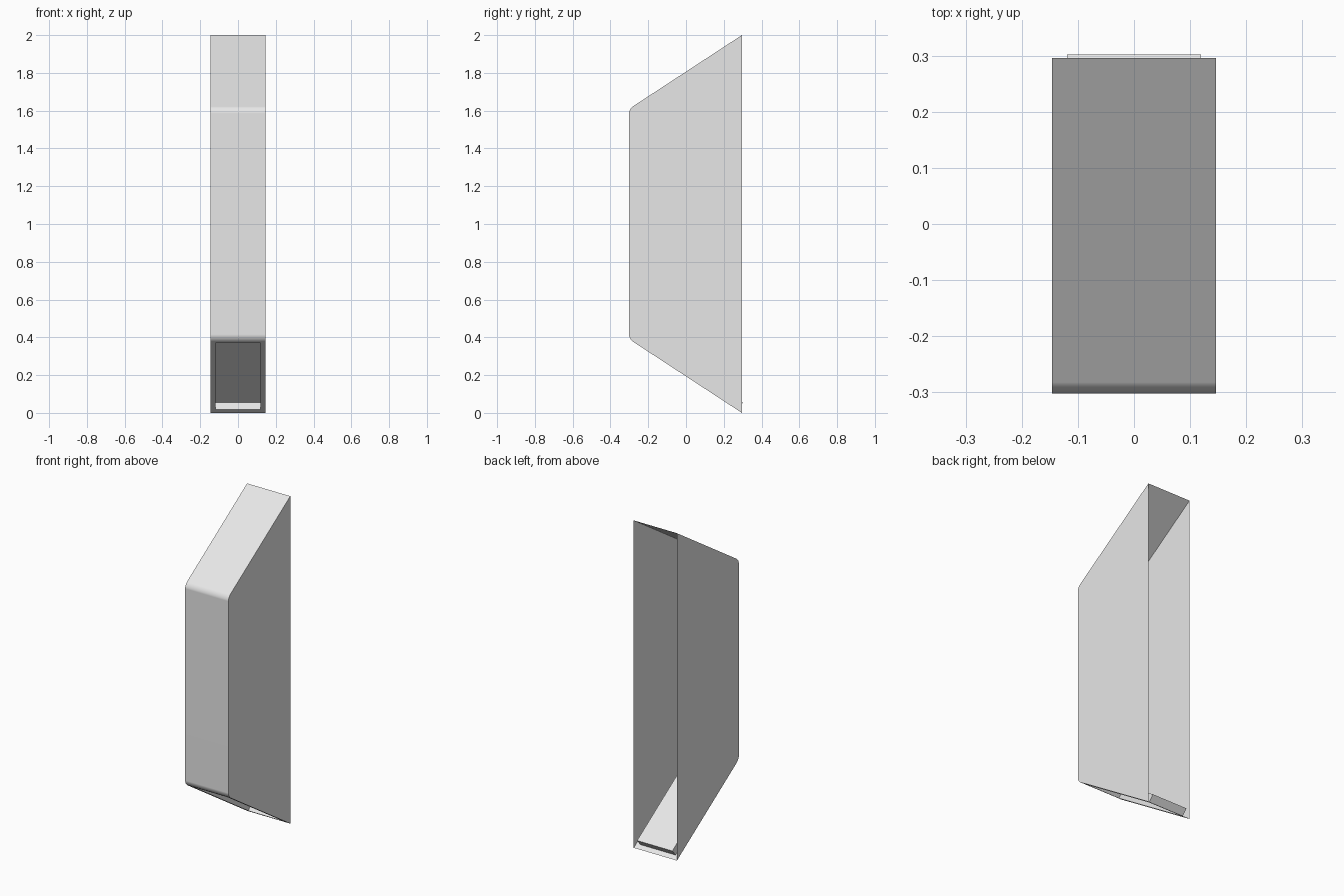
import bpy
import bmesh
from math import radians
from mathutils import Vector

cube = bpy.data.objects.get("Cube")
if cube:
    bpy.data.objects.remove(cube, do_unlink=True)

HALF_WIDTH = 0.146
# Side outline (y, z): bottom back, lower front, upper front, top back
OUTLINE = [(0.296, 0.0), (-0.302, 0.391), (-0.302, 1.609), (0.296, 2.0)]

grey = bpy.data.materials.new("light grey")
grey.use_nodes = True
grey.diffuse_color = (0.8, 0.8, 0.8, 1)
grey.node_tree.nodes["Principled BSDF"].inputs["Base Color"].default_value = (0.8, 0.8, 0.8, 1)

bm = bmesh.new()

# Thin shell, open at the back
left, right = [[bm.verts.new((x, y, z)) for y, z in OUTLINE]
               for x in (HALF_WIDTH, -HALF_WIDTH)]
bm.faces.new(left)
bm.faces.new(right[::-1])
for i in range(3):
    bm.faces.new((left[i], right[i], right[i + 1], left[i + 1]))
bmesh.ops.recalc_face_normals(bm, faces=bm.faces)
front = min(bm.faces, key=lambda f: f.calc_center_median().y)
if front.normal.y > 0:
    bmesh.ops.reverse_faces(bm, faces=bm.faces)

# Rounded front corners
corners = [bm.edges.get((left[i], right[i])) for i in (1, 2)]
bmesh.ops.bevel(bm, geom=corners, offset=0.024, segments=4,
                profile=0.5, affect='EDGES')

# Shallow pocket sunk into the lower slope
bm.normal_update()
slope = min(bm.faces, key=lambda f: f.calc_center_median().z)
bmesh.ops.inset_individual(bm, faces=[slope], thickness=0.02)
for v in slope.verts:
    y = 0.27 if v.co.y > 0 else -0.27
    v.co = (0.119 if v.co.x > 0 else -0.119, y, (0.296 - y) * 0.654)
pocket = bmesh.ops.extrude_discrete_faces(bm, faces=[slope])["faces"][0]
bmesh.ops.translate(bm, verts=pocket.verts, vec=Vector((0, 0.032, 0.037)))

mesh = bpy.data.meshes.new("housing_shell")
bm.to_mesh(mesh)
bm.free()
mesh.materials.append(grey)
shell = bpy.data.objects.new("housing_shell", mesh)
bpy.context.collection.objects.link(shell)

# Smooth corners, crisp panel borders
bpy.ops.object.select_all(action='DESELECT')
shell.select_set(True)
bpy.context.view_layer.objects.active = shell
bpy.ops.object.shade_smooth_by_angle(angle=radians(30))
weighted = shell.modifiers.new("even_shading", 'WEIGHTED_NORMAL')
weighted.keep_sharp = True
